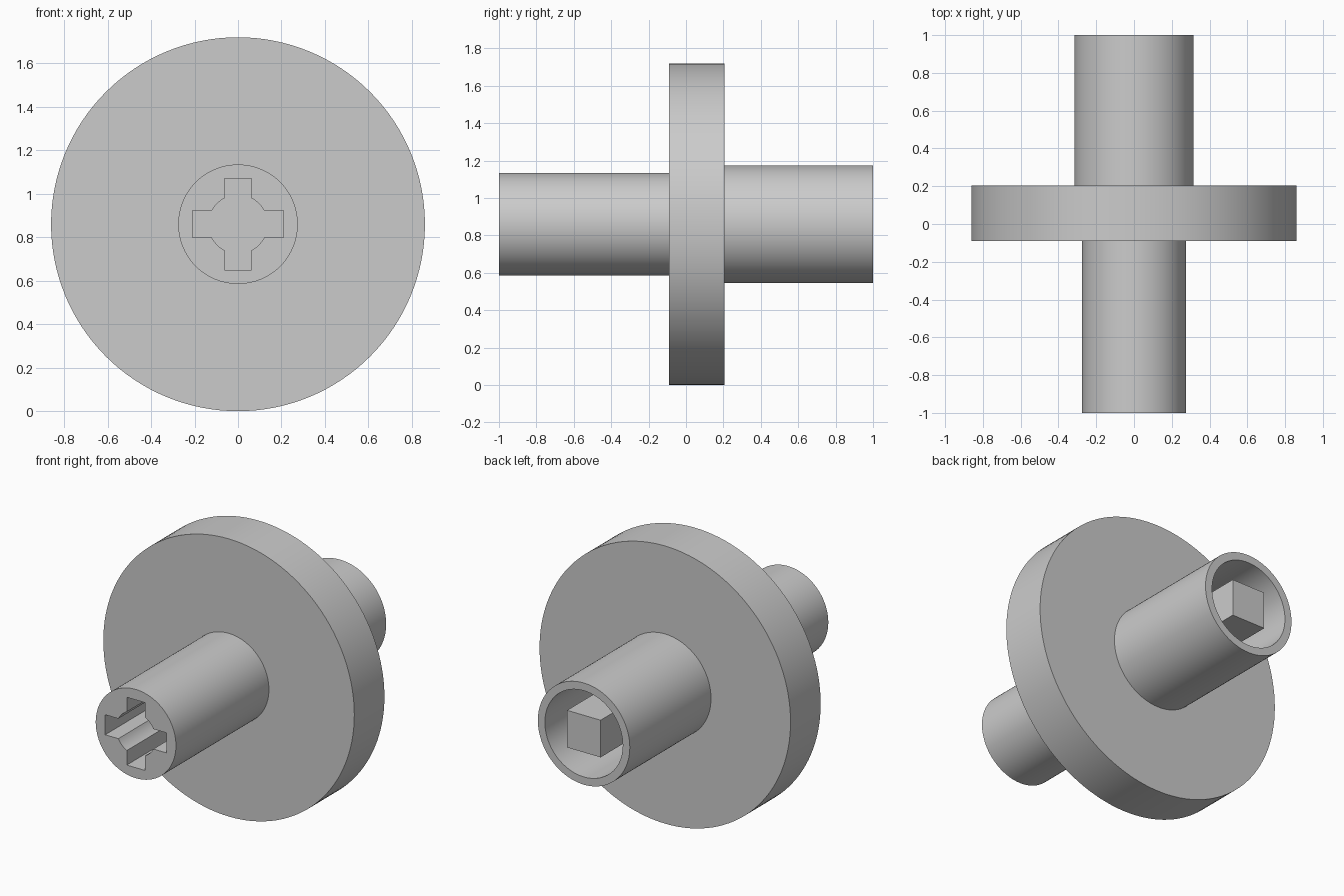
import bpy, bmesh, math

if "Cube" in bpy.data.objects:
    bpy.data.objects.remove(bpy.data.objects["Cube"])

R = 0.86  # disc radius, also the axle height

grey = bpy.data.materials.new("light grey")
grey.diffuse_color = (0.6, 0.6, 0.6, 1)
grey.use_nodes = True
grey.node_tree.nodes["Principled BSDF"].inputs["Base Color"].default_value = grey.diffuse_color


def circle(r, n=96):
    return [(r * math.cos(2 * math.pi * i / n), r * math.sin(2 * math.pi * i / n)) for i in range(n)]


def cross(reach, half, r, steps=8):
    """Plus-shaped outline with a round core of radius r."""
    a = math.asin(half / r)
    quarter = [(reach, -half), (reach, half)]
    for i in range(steps + 1):
        t = a + (math.pi / 2 - 2 * a) * i / steps
        quarter.append((r * math.cos(t), r * math.sin(t)))
    pts = []
    for k in range(4):
        c, s = (1, 0, -1, 0)[k], (0, 1, 0, -1)[k]
        pts += [(c * x - s * z, s * x + c * z) for x, z in quarter]
    return pts


def prism(name, y0, y1, outline, hole=None):
    """Extrude an outline, with an optional hole, along y about the axle."""
    bm = bmesh.new()
    caps = ([], [])
    for loop in [outline] + ([hole] if hole else []):
        rings = [[bm.verts.new((x, y, z + R)) for x, z in loop] for y in (y0, y1)]
        n = len(loop)
        for i in range(n):
            j = (i + 1) % n
            bm.faces.new((rings[0][i], rings[0][j], rings[1][j], rings[1][i]))
            for cap, ring in zip(caps, rings):
                cap.append(bm.edges.get((ring[i], ring[j])))
    for cap in caps:
        if hole:
            bmesh.ops.triangle_fill(bm, use_beauty=True, edges=cap)
        else:
            bmesh.ops.edgeloop_fill(bm, edges=cap)
    bmesh.ops.recalc_face_normals(bm, faces=bm.faces[:])
    mesh = bpy.data.meshes.new(name)
    bm.to_mesh(mesh)
    bm.free()
    mesh.materials.append(grey)
    obj = bpy.data.objects.new(name, mesh)
    bpy.context.collection.objects.link(obj)
    bpy.ops.object.select_all(action='DESELECT')
    obj.select_set(True)
    bpy.context.view_layer.objects.active = obj
    bpy.ops.object.shade_smooth_by_angle(angle=math.radians(25))
    return obj


# Large flange disc
prism("disc", -0.09, 0.205, circle(R, 128))

# Front shaft with a cross-shaped socket
prism("front_shaft", -1.0, -0.09, circle(0.275), cross(0.21, 0.062, 0.135))

# Rear hollow sleeve
prism("rear_sleeve", 0.205, 1.0, circle(0.315), circle(0.267))

# Square pin inside the sleeve
h = 0.115
prism("square_pin", 0.205, 1.0, [(-h, -h), (h, -h), (h, h), (-h, h)])
